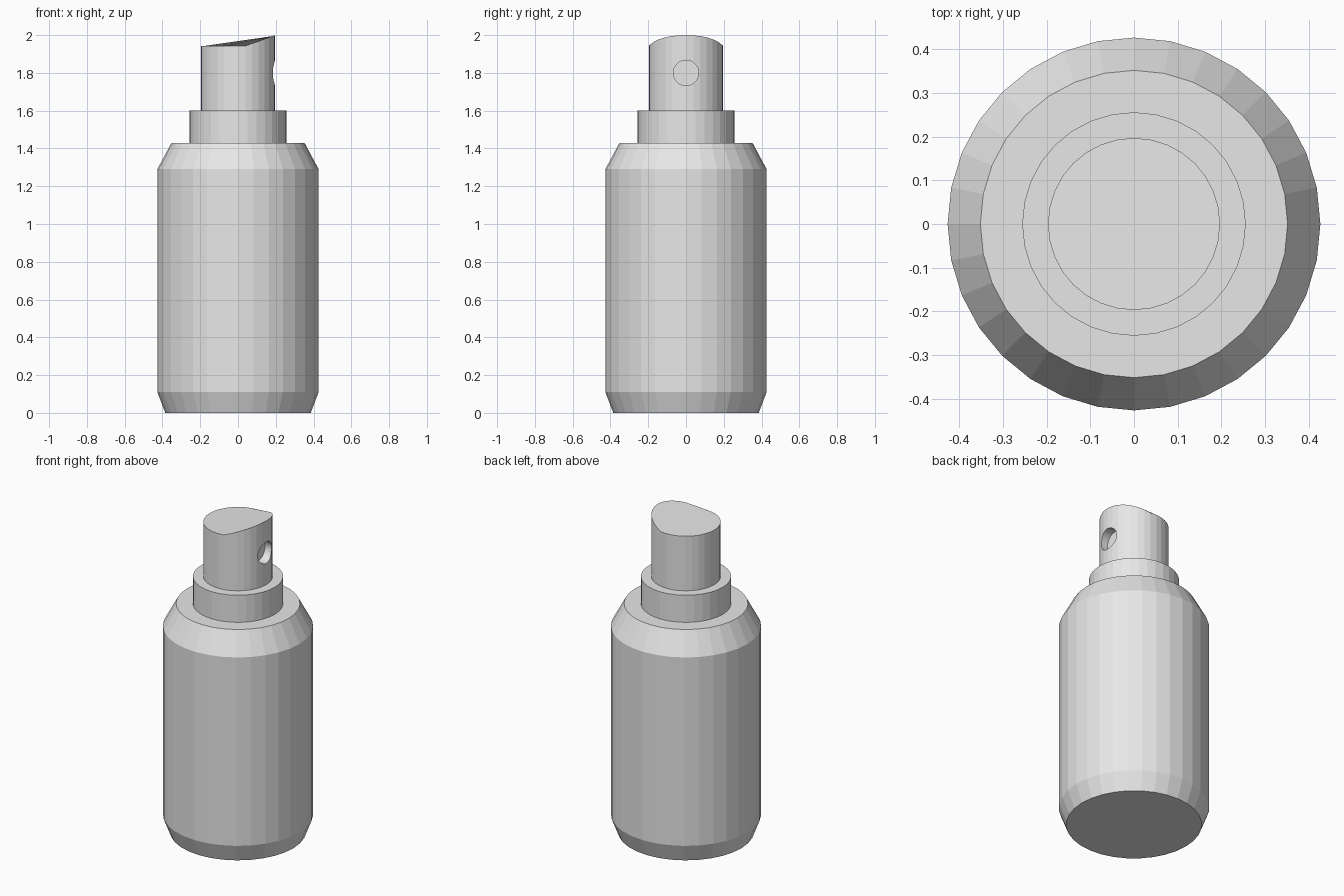
import bpy, bmesh, math
from mathutils import Matrix

old = bpy.data.objects.get("Cube")
if old:
    bpy.data.objects.remove(old, do_unlink=True)

SIDES = 32
GREY = (0.8, 0.8, 0.8, 1)
mat = bpy.data.materials.new("plain_grey")
mat.use_nodes = True
mat.diffuse_color = GREY
mat.node_tree.nodes["Principled BSDF"].inputs["Base Color"].default_value = GREY


def lathe(name, profile, matrix=Matrix()):
    """Closed flat-shaded solid turned from (radius, height) pairs."""
    bm = bmesh.new()
    rings = []
    for r, z in profile:
        angles = [2 * math.pi * i / SIDES for i in range(SIDES)]
        rings.append([bm.verts.new((r * math.cos(a), r * math.sin(a), z)) for a in angles])
    for low, high in zip(rings, rings[1:]):
        for i in range(SIDES):
            j = (i + 1) % SIDES
            bm.faces.new((low[i], low[j], high[j], high[i]))
    bm.faces.new(rings[0][::-1])
    bm.faces.new(rings[-1])
    bm.transform(matrix)
    mesh = bpy.data.meshes.new(name)
    bm.to_mesh(mesh)
    bm.free()
    mesh.materials.append(mat)
    obj = bpy.data.objects.new(name, mesh)
    bpy.context.collection.objects.link(obj)
    return obj


# Bottle with chamfered foot and shoulder, then the collar
lathe("bottle_body", [(0.385, 0), (0.427, 0.11), (0.427, 1.29), (0.352, 1.43)])
lathe("collar", [(0.256, 1.43), (0.256, 1.6)])

# Spray head with a blind nozzle hole on the +x side
TOP = 1.942
head = lathe("spray_head", [(0.197, 1.6), (0.197, TOP)])
to_side = Matrix.Translation((0, 0, 1.8)) @ Matrix.Rotation(math.pi / 2, 4, 'Y')
cutter = lathe("nozzle_cutter", [(0.067, 0.14), (0.067, 0.3)], to_side)
cutter.hide_render = True
cut = head.modifiers.new("nozzle_hole", 'BOOLEAN')
cut.operation = 'DIFFERENCE'
cut.solver = 'EXACT'
cut.object = cutter
bpy.context.view_layer.update()
cut_head = head.evaluated_get(bpy.context.evaluated_depsgraph_get())
head.data = bpy.data.meshes.new_from_object(cut_head)
head.modifiers.clear()
bpy.data.objects.remove(cutter, do_unlink=True)

# Raise the rim of the head into a lip above the nozzle
for v in head.data.vertices:
    if v.co.z > TOP - 0.001:
        v.co.z += 0.058 * max(0, v.co.x - 0.038) / 0.159
